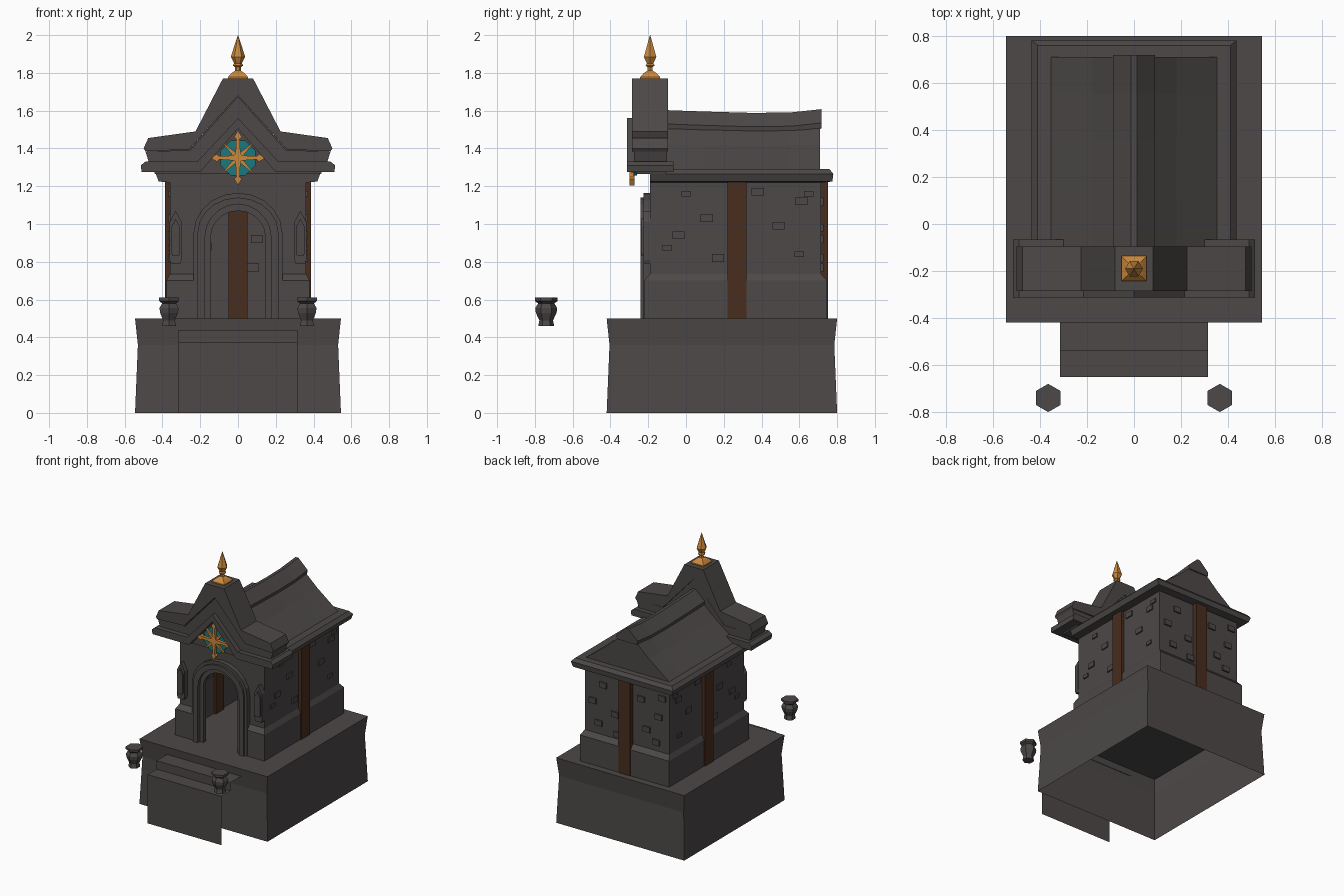
import bpy, math

if "Cube" in bpy.data.objects:
    bpy.data.objects.remove(bpy.data.objects["Cube"])

def material(name, rgb):
    m = bpy.data.materials.new(name)
    m.diffuse_color = (*rgb, 1)
    m.use_nodes = True
    m.node_tree.nodes["Principled BSDF"].inputs["Base Color"].default_value = m.diffuse_color
    return m

STONE = material("dark_stone", (0.072, 0.065, 0.063))
WOOD = material("brown_wood", (0.065, 0.026, 0.013))
GOLD = material("gold", (0.60, 0.25, 0.045))
TEAL = material("teal_glass", (0.01, 0.19, 0.21))

def mesh(name, verts, faces, mat):
    me = bpy.data.meshes.new(name)
    me.from_pydata(verts, [], faces)
    me.materials.append(mat)
    ob = bpy.data.objects.new(name, me)
    bpy.context.collection.objects.link(ob)
    return ob

def loft(name, rings, mat=STONE, bottom=True, top=True, closed=True):
    """Join equal-length rings of points, optionally capping the ends."""
    n = len(rings[0])
    verts = [p for r in rings for p in r]
    faces = []
    for k in range(len(rings) - 1):
        for i in range(n if closed else n - 1):
            j = (i + 1) % n
            faces.append((k*n + i, k*n + j, k*n + n + j, k*n + n + i))
    if bottom:
        faces.append(tuple(reversed(range(n))))
    if top:
        faces.append(tuple(range(len(verts) - n, len(verts))))
    return mesh(name, verts, faces, mat)

def prism(name, pts, y0, y1, mat=STONE):
    """Extrude an x-z outline along y."""
    return loft(name, [[(x, y1, z) for x, z in pts], [(x, y0, z) for x, z in pts]], mat)

def rect(hx, y0, y1, z):
    return [(-hx, y0, z), (hx, y0, z), (hx, y1, z), (-hx, y1, z)]

def box(name, x0, x1, y0, y1, z0, z1, mat=STONE):
    c = [(x0, y0), (x1, y0), (x1, y1), (x0, y1)]
    return loft(name, [[(x, y, z) for x, y in c] for z in (z0, z1)], mat)

def ngon(n, r, cx, cy, z, turn=0.0):
    return [(cx + r*math.cos(turn + 2*math.pi*i/n), cy + r*math.sin(turn + 2*math.pi*i/n), z)
            for i in range(n)]

def sym(half):
    """Complete a right-half outline with its mirror image."""
    return half + [(-x, z) for x, z in reversed(half) if x > 1e-6]

def arch(w, spring, top, n=5):
    """Arch line from lower right, over the apex, to lower left."""
    half = [(w, 0.5)] + [(w*math.cos(a), spring + (top - spring)*math.sin(a))
                         for a in (math.pi/2*i/n for i in range(n))] + [(0, top)]
    return half + [(-x, z) for x, z in reversed(half[:-1])]

# Plinth: open below, slightly waisted
loft("plinth", [rect(.545, -.42, .80, 0), rect(.53, -.405, .785, .36),
                rect(.545, -.42, .80, .5)], bottom=False)

# Front steps: a folded sheet without sides
steps = [(-.65, 0), (-.65, .375), (-.54, .375), (-.54, .44), (-.41, .44)]
loft("steps", [[(x, y, z) for y, z in steps] for x in (.315, -.315)],
     bottom=False, top=False, closed=False)

# Urns
urn_profile = [(.042, .46), (.036, .49), (.055, .53), (.058, .555), (.043, .58), (.06, .592), (.06, .61)]
for side, x in (("left", -.365), ("right", .365)):
    loft("urn_" + side, [ngon(6, r, x, -.74, z, math.pi/6) for r, z in urn_profile])

# Upper walls: thin shell open at the front, closed by an arched front wall
wall = [(.36, -.19), (.36, .715), (-.36, .715), (-.36, -.19)]
loft("walls", [[(x, y, z) for x, y in wall] for z in (.5, 1.25)],
     bottom=False, top=False, closed=False)
front = arch(.145, .95, 1.10) + [(-.36, .5), (-.36, 1.27), (.36, 1.27), (.36, .5)]
mesh("front_wall", [(x, -.19, z) for x, z in front], [tuple(range(len(front)))], STONE)

# Lower wall band with sloping ledge
def band(d, z):
    pts = [(.20, -.19 - d), (.36 + d*.6, -.19 - d), (.36 + d*.6, .715 + d)]
    return [(x, y, z) for x, y in pts] + [(-x, y, z) for x, y in reversed(pts)]
loft("lower_wall_band", [band(.032, .5), band(.032, .70), band(0.001, .735)],
     bottom=False, top=False, closed=False)

# Door surround in three steps
for name, wo, to, wi, ti, y in (("outer", .235, 1.165, .20, 1.13, -.225),
                                ("middle", .215, 1.14, .175, 1.105, -.24),
                                ("inner", .18, 1.11, .145, 1.07, -.215)):
    loop = arch(wo, .95, to) + list(reversed(arch(wi, .93, ti)))
    prism("door_surround_" + name, loop, y, -.185)

# Pointed niches beside the door
for s in (-1, 1):
    for nm, k, y in (("frame", 1.0, -.225), ("panel", .7, -.237)):
        pts = [(-.032, -.12), (-.025, -.14), (.025, -.14), (.032, -.12), (.032, .08), (0, .14), (-.032, .08)]
        prism("niche_" + nm, [(s*.33 + x*k, .93 + z*k) for x, z in pts], y, -.19)

# Wooden posts on the side and back walls
for s in (-1, 1):
    box("side_post", s*.365 - .022, s*.365 + .022, .22, .32, .5, 1.23, WOOD)
box("back_post", -.05, .05, .69, .752, .5, 1.23, WOOD)

# Raised stones
stones = [(0, 1.16), (.11, 1.03), (-.04, .94), (-.1, .875), (.17, .82), (.38, 1.17),
          (.65, 1.16), (.61, 1.12), (.49, .99), (.6, .84)]
for i, (y, z) in enumerate(stones):
    a, h = (.032, .02) if i % 3 else (.025, .014)
    for s in (-1, 1):
        box("side_stone", s*.36 - .01, s*.36 + .01, y - a, y + a, z - h, z + h)
for x, z in ((.1, .92), (.08, .77), (.2, 1.12), (.29, .98), (.24, .82),
             (-.12, 1.1), (-.27, 1.0), (-.17, .88), (-.3, 1.15), (-.25, .8)):
    box("back_stone", x - .03, x + .03, .705, .727, z - .021, z + .021)

# Eaves slab
loft("eaves", [rect(.365, -.19, .73, 1.22), rect(.42, -.19, .775, 1.225),
               rect(.435, -.19, .78, 1.265), rect(.41, -.19, .76, 1.29)])

# Sagging gable roof with ridge cap
sag = [(-.12, 0), (.1, -.008), (.35, -.015), (.55, -.012), (.71, .005)]
roof = [(.36, 1.285), (.18, 1.42), (0, 1.58)]
loft("roof", [[(x, y, z + d*(z - 1.28)/.3) for x, z in sym(roof)] for y, d in reversed(sag)])
cap = [(.02, 1.50), (.085, 1.50), (.09, 1.53), (.012, 1.603)]
loft("ridge_cap", [[(x, y + .008, z + d) for x, z in sym(cap)] for y, d in reversed(sag)])

# Front gable: recessed core, crown, and chevron cornice
prism("gable_core", sym([(.44, 1.265), (.47, 1.39), (.255, 1.40), (0, 1.68)]), -.262, -.105)
crown = [(0, 1.68), (.26, 1.395), (.49, 1.385), (.50, 1.40), (.475, 1.455), (.225, 1.49), (.08, 1.77)]
prism("gable_crown", sym(crown), -.285, -.095)
cornice = [(0, 1.505), (.20, 1.275), (.51, 1.275), (.515, 1.31), (.49, 1.33), (.215, 1.33), (0, 1.56)]
prism("chevron_cornice", cornice + [(-x, z) for x, z in reversed(cornice[1:-1])], -.312, -.065)
# Moulding between cornice and crown
mould = [(0, 1.55), (.21, 1.32), (.47, 1.32), (.49, 1.385), (.255, 1.39), (0, 1.675)]
prism("gable_moulding", mould + [(-x, z) for x, z in reversed(mould[1:-1])], -.275, -.1)

# Star emblem on a teal disc
CZ = 1.35
disc = [(.1*math.cos(a), CZ + .1*math.sin(a)) for a in (math.pi/8*(2*i + 1) for i in range(8))]
prism("emblem_disc", disc, -.277, -.26, TEAL)
for i in range(8):
    a = math.pi/4*i
    arm = [(0, -.02), (.05, -.011), (.1, -.009), (.112, -.02), (.145, 0), (.112, .02), (.1, .009), (.05, .011), (0, .02)] \
        if i % 2 == 0 else [(0, -.014), (.105, -.003), (.105, .003), (0, .014)]
    prism("emblem_arm", [(u*math.cos(a) - v*math.sin(a), CZ + u*math.sin(a) + v*math.cos(a))
                         for u, v in arm], -.298 if i % 2 == 0 else -.29, -.272, GOLD)

# Gold finial
loft("finial_base", [ngon(4, r*1.414, 0, -.19, z, math.pi/4)
                     for r, z in ((.053, 1.765), (.053, 1.778), (.032, 1.80), (.014, 1.812))], GOLD)
loft("finial_spike", [ngon(6, r, 0, -.19, z) for r, z in
                      ((.016, 1.80), (.016, 1.83), (.028, 1.84), (.02, 1.85), (.038, 1.885), (.001, 2.0))], GOLD)
